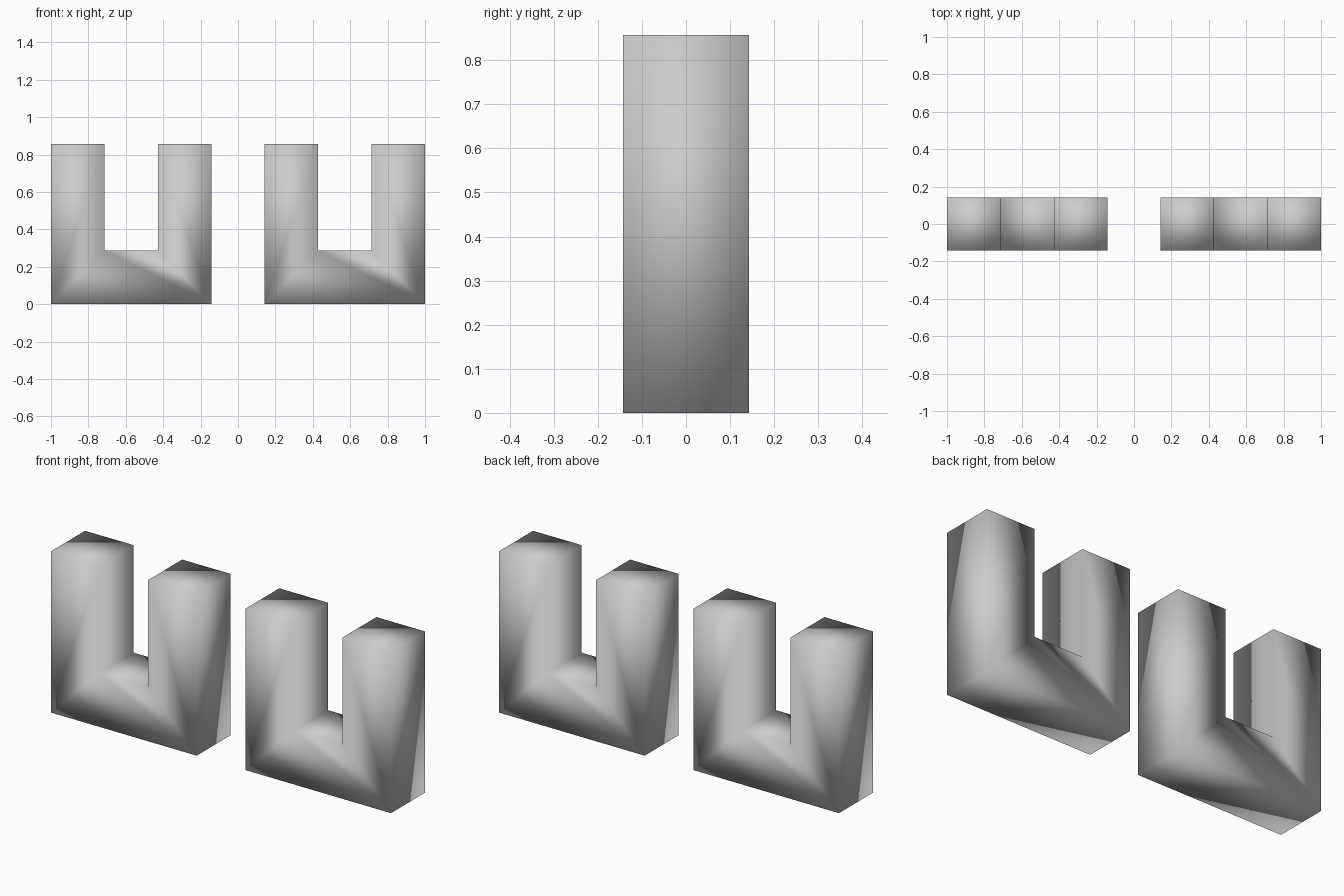
import bpy, bmesh

if "Cube" in bpy.data.objects:
    bpy.data.objects.remove(bpy.data.objects["Cube"])

U = 2 / 7  # one block unit: each bracket is 3 wide, 3 high, 1 deep

# U-shaped outline in block units (x, z), counter-clockwise seen from the front
OUTLINE = [(0, 0), (3, 0), (3, 3), (2, 3), (2, 1), (1, 1), (1, 3), (0, 3)]


def u_block(name, x_left):
    bm = bmesh.new()
    verts = [bm.verts.new((x_left + x * U, -U / 2, z * U)) for x, z in OUTLINE]
    front = bm.faces.new(verts)
    # extrude the profile through its depth, keeping the front face
    ext = bmesh.ops.extrude_face_region(bm, geom=[front], use_keep_orig=True)
    moved = [g for g in ext["geom"] if isinstance(g, bmesh.types.BMVert)]
    bmesh.ops.translate(bm, verts=moved, vec=(0, U, 0))
    bmesh.ops.recalc_face_normals(bm, faces=bm.faces[:])
    # shared normals give the soft shading over the hard outline
    for f in bm.faces:
        f.smooth = True
    mesh = bpy.data.meshes.new(name)
    bm.to_mesh(mesh)
    bm.free()
    obj = bpy.data.objects.new(name, mesh)
    bpy.context.collection.objects.link(obj)
    return obj


# Two identical brackets side by side with a one-unit gap
u_block("left_u_block", -1.0)
u_block("right_u_block", U / 2)
